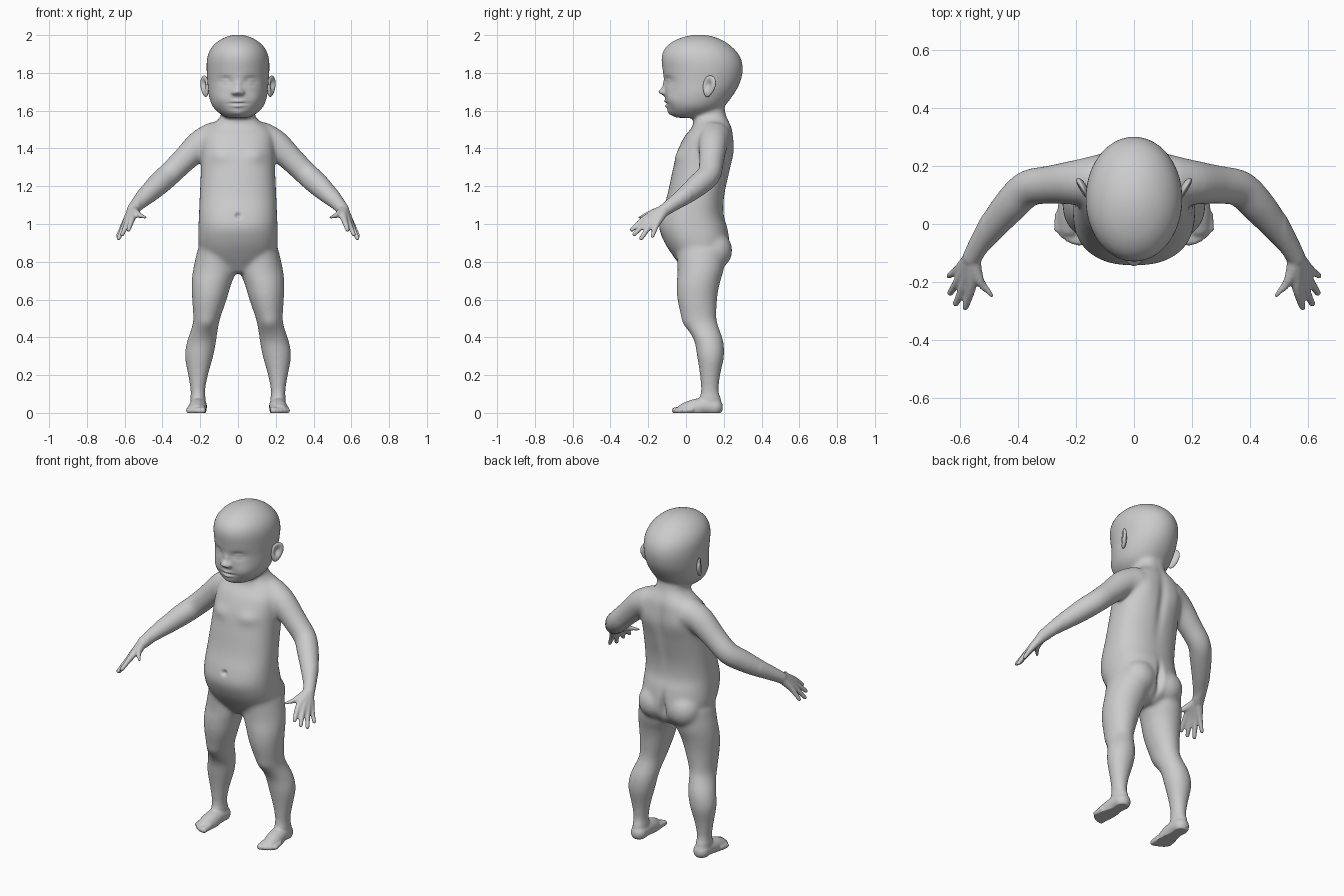
import bpy, bmesh, math
from mathutils import Vector, Matrix

cube = bpy.data.objects.get("Cube")
if cube:
    bpy.data.objects.remove(cube)

skin = bpy.data.materials.new("soft grey")
skin.use_nodes = True
skin.diffuse_color = (0.6, 0.6, 0.6, 1)
bsdf = skin.node_tree.nodes["Principled BSDF"]
bsdf.inputs["Base Color"].default_value = skin.diffuse_color
bsdf.inputs["Roughness"].default_value = 0.7


def smooth_rows(rows, steps=5):
    """Catmull-Rom interpolation between the given sections."""
    rows = [Vector(r) for r in rows]
    ext = [rows[0]] + rows + [rows[-1]]
    out = []
    for a, b, c, d in zip(ext, ext[1:], ext[2:], ext[3:]):
        for i in range(steps):
            t = i / steps
            out.append(b + (c - a) * (t / 2) + (a * 2 - b * 5 + c * 4 - d) * (t * t / 2)
                       + (b * 3 - a - c * 3 + d) * (t ** 3 / 2))
    return out + [rows[-1]]


def bridge(bm, rings):
    n = len(rings[0])
    for r, s in zip(rings, rings[1:]):
        for i in range(n):
            bm.faces.new((r[i], r[(i + 1) % n], s[(i + 1) % n], s[i]))
    bm.faces.new(rings[0][::-1])
    bm.faces.new(rings[-1])


def loft(bm, rows, side=1, power=1.0, n=40):
    """Horizontal oval sections: z, x min, x max, y min, y max."""
    rings = []
    for z, x0, x1, y0, y1 in smooth_rows(rows):
        ring = []
        for i in range(n):
            a = math.tau * i / n
            c, s = math.cos(a), math.sin(a)
            x = (x0 + x1) / 2 + (x1 - x0) / 2 * math.copysign(abs(c) ** power, c)
            y = (y0 + y1) / 2 + (y1 - y0) / 2 * math.copysign(abs(s) ** power, s)
            ring.append(bm.verts.new((side * x, y, z)))
        rings.append(ring)
    bridge(bm, rings)


def ball(bm, centre, size):
    m = Matrix.Translation(centre) @ Matrix.Diagonal((*size, 1))
    bmesh.ops.create_uvsphere(bm, u_segments=24, v_segments=16, radius=1, matrix=m)


def tube(bm, rows, side, n=20):
    """Round limb along a path: x, y, z, radius, with rounded ends."""
    pts = smooth_rows([(side * x, y, z, r) for x, y, z, r in rows])
    rings = []
    for i, p in enumerate(pts):
        t = (pts[min(i + 1, len(pts) - 1)] - pts[max(i - 1, 0)]).xyz
        q = t.to_track_quat('Z', 'Y')
        rings.append([bm.verts.new(p.xyz + q @ Vector((math.cos(math.tau * k / n) * p[3],
                     math.sin(math.tau * k / n) * p[3], 0))) for k in range(n)])
    bridge(bm, rings)
    for p in (pts[0], pts[-1]):
        ball(bm, p.xyz, (p[3],) * 3)


def finish(name, bm):
    bmesh.ops.recalc_face_normals(bm, faces=bm.faces)
    mesh = bpy.data.meshes.new(name)
    bm.to_mesh(mesh)
    bm.free()
    mesh.materials.append(skin)
    mesh.shade_smooth()
    ob = bpy.data.objects.new(name, mesh)
    bpy.context.collection.objects.link(ob)
    return ob


bm = bmesh.new()

# Torso and neck: z, half width, front, back
torso = [(.74, .06, .0, .15), (.78, .13, -.03, .2), (.83, .19, -.068, .225),
         (.9, .21, -.113, .232), (.98, .21, -.143, .22), (1.05, .207, -.133, .2),
         (1.15, .203, -.1, .204), (1.28, .197, -.072, .233), (1.38, .195, -.047, .253),
         (1.46, .19, -.01, .25), (1.51, .165, .03, .243), (1.545, .115, .04, .228),
         (1.58, .088, .035, .212), (1.64, .085, .03, .2)]
loft(bm, [(z, -w, w, f, b) for z, w, f, b in torso], power=0.85)

# Head
head = [(1.562, .06, -.055, .08), (1.59, .105, -.09, .16), (1.63, .14, -.104, .21),
        (1.69, .157, -.114, .256), (1.75, .162, -.116, .288), (1.82, .167, -.125, .302),
        (1.88, .164, -.131, .29), (1.93, .144, -.113, .253), (1.97, .104, -.065, .2),
        (1.994, .055, 0, .14), (2.003, .015, .055, .09)]
loft(bm, [(z, -w, w, f, b) for z, w, f, b in head])

leg = [(.87, .03, .213, -.05, .21), (.76, .01, .238, -.045, .2), (.68, .036, .246, -.05, .178),
       (.6, .06, .243, -.046, .165), (.5, .094, .237, -.022, .162), (.45, .105, .246, .005, .175),
       (.38, .115, .27, .043, .198), (.3, .13, .282, .058, .202), (.2, .158, .265, .073, .182),
       (.12, .173, .252, .078, .174), (.07, .172, .252, .07, .185), (.02, .172, .252, .07, .196)]
arm = [(.13, .15, 1.455, .085), (.2, .143, 1.42, .078), (.29, .135, 1.335, .067),
       (.365, .122, 1.262, .064), (.42, .07, 1.212, .062), (.48, 0, 1.155, .052),
       (.53, -.07, 1.105, .039), (.557, -.115, 1.073, .033)]
foot = [(.21, .15, .03, .046), (.211, .1, .035, .047), (.215, .04, .022, .049),
        (.22, -.005, .006, .046)]
wrist = (.557, -.115, 1.073, .03)
# Knuckle and tip of the thumb and four fingers
fingers = [((.535, -.185, 1.055, .019), (.488, -.248, 1.033, .013)),
           ((.56, -.215, 1.03, .018), (.58, -.287, .97, .012)),
           ((.58, -.2, 1.018, .018), (.613, -.274, .945, .012)),
           ((.595, -.18, 1.006, .018), (.632, -.237, .924, .012)),
           ((.603, -.155, .998, .017), (.637, -.178, .935, .011))]

for s in (1, -1):
    loft(bm, leg, side=s)
    tube(bm, arm, s)
    ball(bm, (s * .095, .152, .86), (.1, .094, .1))
    # Hand
    for knuckle, tip in fingers:
        tube(bm, [wrist, knuckle, tip], s)
    # Foot and toes
    tube(bm, foot, s)
    for i in range(5):
        x, y, r = .186 + .019 * i, -.058 + .0025 * i * i, .018 - .0015 * i
        tube(bm, [(x, y + .05, .018, r), (x + .002, y, .012, r)], s)

# Merge the parts into one skin
raw = finish("body", bm)
mod = raw.modifiers.new("merge", 'REMESH')
mod.mode = 'VOXEL'
mod.voxel_size = 0.006
merged = raw.evaluated_get(bpy.context.evaluated_depsgraph_get())
bm = bmesh.new()
bm.from_mesh(merged.to_mesh())
bpy.data.objects.remove(raw)

# Blend the joints, keeping fingers and toes crisp
broad = [v for v in bm.verts if abs(v.co.x) < .52 and v.co.z > .09]
for group, count in ((broad, 30), (list(bm.verts), 4)):
    for _ in range(count):
        bmesh.ops.smooth_vert(bm, verts=group, factor=0.5, use_axis_x=True,
                              use_axis_y=True, use_axis_z=True)

# Sculpted details: x, y, z, width, height, push along the normal
details = [
    (0, -.115, 1.702, .016, .014, .03), (0, -.115, 1.735, .012, .018, .008),    # nose
    (.021, -.11, 1.695, .009, .009, .012),                                      # nostril
    (.066, -.09, 1.757, .026, .017, -.014), (.068, -.08, 1.754, .017, .01, .011),  # eye
    (.068, -.08, 1.752, .02, .0035, -.004),                                     # eyelid
    (0, -.1, 1.65, .024, .007, .009), (0, -.1, 1.626, .021, .007, .01),         # lips
    (0, -.1, 1.638, .032, .004, -.008), (0, -.09, 1.592, .03, .014, .007),      # mouth, chin
    (.085, -.07, 1.66, .03, .03, .008),                                         # cheek
    (0, -.13, 1.045, .011, .01, -.016),                                         # navel
    (.09, -.04, 1.36, .04, .028, .01), (.1, .23, 1.41, .04, .06, .008),         # chest, blade
    (0, .25, 1.33, .022, .14, -.012), (0, .225, .86, .014, .06, -.028),         # spine, cleft
    (.165, -.02, .47, .035, .03, .007)]                                         # knee
bumps = [(s * x, *rest) for x, *rest in details for s in ((1, -1) if x else (1,))]
bm.normal_update()
for v in bm.verts:
    push = 0
    for x, y, z, w, h, amount in bumps:
        d = ((v.co.x - x) / w) ** 2 + ((v.co.z - z) / h) ** 2 + ((v.co.y - y) / .06) ** 2
        if d < 9:
            push += amount * math.exp(-d / 2 * 1.2)
    v.co += v.normal * push
    v.co.z = max(v.co.z, 0)
finish("body", bm)

# Ears: flat ovals with a hollow inside the rim
for s, label in ((1, "left"), (-1, "right")):
    bm = bmesh.new()
    bmesh.ops.create_uvsphere(bm, u_segments=40, v_segments=28, radius=1,
                              matrix=Matrix.Rotation(math.pi / 2, 4, 'Y'))
    for v in bm.verts:
        y, z = v.co.y, v.co.z
        if v.co.x > 0:
            v.co.x -= 1.3 * math.exp(-((y + .1) ** 2 + (z - .1) ** 2) * 4)
        v.co = Vector((v.co.x * .016, y * (.036 + .008 * z), z * .058))
    turn = Matrix.Rotation(-.5, 4, 'Z') @ Matrix.Rotation(-.25, 4, 'X')
    place = Matrix.Translation((.176, .122, 1.729)) @ turn
    bm.transform(Matrix.Diagonal((s, 1, 1, 1)) @ place)
    finish(label + "_ear", bm)
